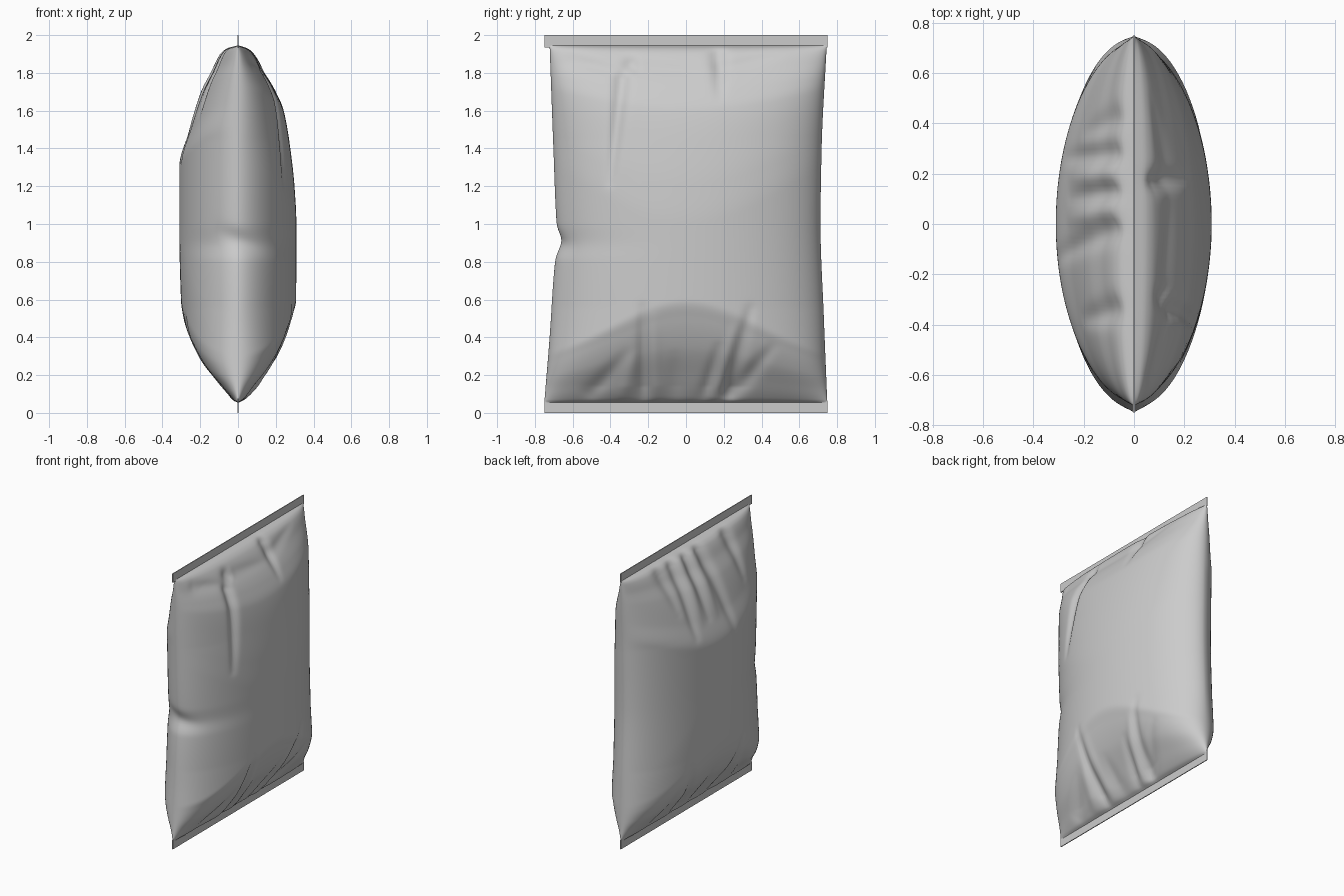
import bpy, bmesh, math

if "Cube" in bpy.data.objects:
    bpy.data.objects.remove(bpy.data.objects["Cube"])

NU, NV = 120, 150          # grid across and up each panel
Z0, Z1 = 0.055, 1.945      # where the pouch meets its seals

# half thickness along the height for each panel, half width for each edge
FRONT = [(.055, .004), (.07, .03), (.1, .058), (.2, .128), (.35, .222), (.5, .282), (.6, .308),
         (1.0, .309), (1.2, .299), (1.4, .277), (1.6, .242), (1.7, .2), (1.8, .143),
         (1.9, .085), (1.93, .05), (1.945, .004)]
BACK = [(.055, .004), (.07, .03), (.1, .053), (.2, .13), (.35, .232), (.5, .288), (.6, .302),
        (1.0, .311), (1.3, .311), (1.5, .255), (1.7, .187), (1.8, .137), (1.9, .088),
        (1.93, .055), (1.945, .004)]
EDGE_POS = [(.055, .748), (.5, .73), (1.0, .712), (1.4, .718), (1.945, .745)]
EDGE_NEG = [(.055, .75), (.4, .722), (.8, .693), (.9, .671), (1.0, .685), (1.4, .702), (1.945, .722)]

# creases per panel: start y,z, end y,z, width, depth (negative = raised fold)
FRONT_FOLDS = [
    (-.22, .08, -.23, .56, .03, .028), (-.16, .08, -.17, .5, .035, -.012),
    (-.5, .1, -.32, .31, .04, .018), (-.33, .09, -.28, .3, .035, -.015),
    (.10, .08, .17, .35, .03, .022), (.22, .09, .34, .55, .035, .026),
    (.15, .08, .26, .45, .03, -.015), (.25, .1, .45, .34, .04, .022),
    (-.05, .08, -.06, .3, .04, .012),
    (-.34, 1.76, -.40, 1.22, .032, .026), (-.29, 1.84, -.25, 1.8, .035, .02),
    (.17, 1.9, .18, 1.68, .035, .025), (.2, 1.82, .5, 1.9, .035, .01),
    (-.2, 1.83, .1, 1.8, .035, .008), (-.6, 1.87, -.35, 1.8, .035, .01)]
BACK_FOLDS = [
    (.42, 1.9, .36, 1.62, .045, .02), (.28, 1.9, .26, 1.42, .04, .025),
    (.13, 1.9, .1, 1.5, .035, .022), (-.02, 1.9, -.13, 1.35, .045, .026),
    (.2, 1.9, .18, 1.5, .035, -.012), (.05, 1.9, .02, 1.5, .035, -.012),
    (-.34, 1.9, -.38, 1.6, .045, .025),
    (-.22, .08, -.25, .5, .035, .022), (.2, .08, .32, .5, .035, .022),
    (-.5, .1, -.34, .33, .04, .015), (.45, .1, .4, .33, .04, .015), (0, .08, .03, .35, .035, .018)]


def curve(pts, z):
    """Smooth curve through (z, value) points without overshoot."""
    z = min(max(z, pts[0][0]), pts[-1][0])
    sl = [(b[1] - a[1]) / (b[0] - a[0]) for a, b in zip(pts, pts[1:])]
    tan = [sl[0]] + [2 * a * b / (a + b) if a * b > 0 else 0 for a, b in zip(sl, sl[1:])] + [sl[-1]]
    for i in range(len(sl)):
        if z <= pts[i + 1][0]:
            h = pts[i + 1][0] - pts[i][0]
            t = (z - pts[i][0]) / h
            return (pts[i][1] * (1 + 2 * t) * (1 - t) ** 2 + pts[i + 1][1] * t * t * (3 - 2 * t)
                    + h * t * (1 - t) * (tan[i] * (1 - t) - tan[i + 1] * t))


def fold_depth(folds, y, z):
    total = 0
    for y0, z0, y1, z1, w, d in folds:
        dy, dz = y1 - y0, z1 - z0
        k = min(max(((y - y0) * dy + (z - z0) * dz) / (dy * dy + dz * dz), 0), 1)
        r = math.hypot(y - y0 - dy * k, z - z0 - dz * k) / (w * (1.25 - .5 * k))
        if r < 3:
            total += d * math.exp(-r * r) * (1 - .8 * k * k)
    return total


def panel(bm, side, profile, folds):
    # tabulate the thickness profile once
    table = [curve(profile, k / 1000) for k in range(2001)]

    def thickness(z):
        k = min(int(z * 1000), 1999)
        return table[k] + (table[k + 1] - table[k]) * (z * 1000 - k)

    rows = []
    for j in range(NV + 1):
        s = j / NV
        s = .3 * s + .7 * (.5 - .5 * math.cos(math.pi * s))
        z = Z0 + (Z1 - Z0) * s
        wp, wn = curve(EDGE_POS, z), curve(EDGE_NEG, z)
        power = .46 + .1 * min(1, min(z - Z0, Z1 - z) / .5)
        row = []
        for i in range(NU + 1):
            t = math.sin(math.pi * (i / NU - .5))
            y = t * (wp if t > 0 else wn)
            # the bulge fills out a little sooner towards the corners
            if z < 1:
                zz = min(1, Z0 + (z - Z0) * (1 + 1.1 * t * t))
            else:
                zz = max(1, Z1 - (Z1 - z) * (1 + .45 * t * t))
            full = thickness(zz) * max(0, 1 - t * t) ** power
            x = full - fold_depth(folds, y, z) * min(1, full / .09)
            # slanted dent pinched into the side edge
            if t < -.8:
                y += .012 * math.exp(-((z - .92 + .35 * side * full) / .05) ** 2) * ((-t - .8) / .2) ** 2
            row.append(bm.verts.new((side * max(x, .003) if 0 < i < NU else 0, y, z)))
        rows.append(row)
    for a, b in zip(rows, rows[1:]):
        for i in range(NU):
            f = (a[i], a[i + 1], b[i + 1], b[i])
            bm.faces.new(f if side > 0 else f[::-1])


def finish(name, bm):
    mesh = bpy.data.meshes.new(name)
    bm.to_mesh(mesh)
    bm.free()
    ob = bpy.data.objects.new(name, mesh)
    bpy.context.collection.objects.link(ob)
    return ob


# inflated pouch: two panels welded along the side edges
bm = bmesh.new()
panel(bm, 1, FRONT, FRONT_FOLDS)
panel(bm, -1, BACK, BACK_FOLDS)
bmesh.ops.remove_doubles(bm, verts=bm.verts, dist=1e-5)
pouch = finish("pouch", bm)
bpy.context.view_layer.objects.active = pouch
pouch.select_set(True)
bpy.ops.object.shade_smooth_by_angle(angle=math.radians(50))

# flat crimped seals at top and bottom
for name, lo, hi in (("bottom_seal", 0, .065), ("top_seal", 1.935, 2)):
    bm = bmesh.new()
    bmesh.ops.create_cube(bm, size=1)
    bmesh.ops.scale(bm, verts=bm.verts, vec=(.006, 1.5, hi - lo))
    bmesh.ops.translate(bm, verts=bm.verts, vec=(0, 0, (lo + hi) / 2))
    finish(name, bm)
